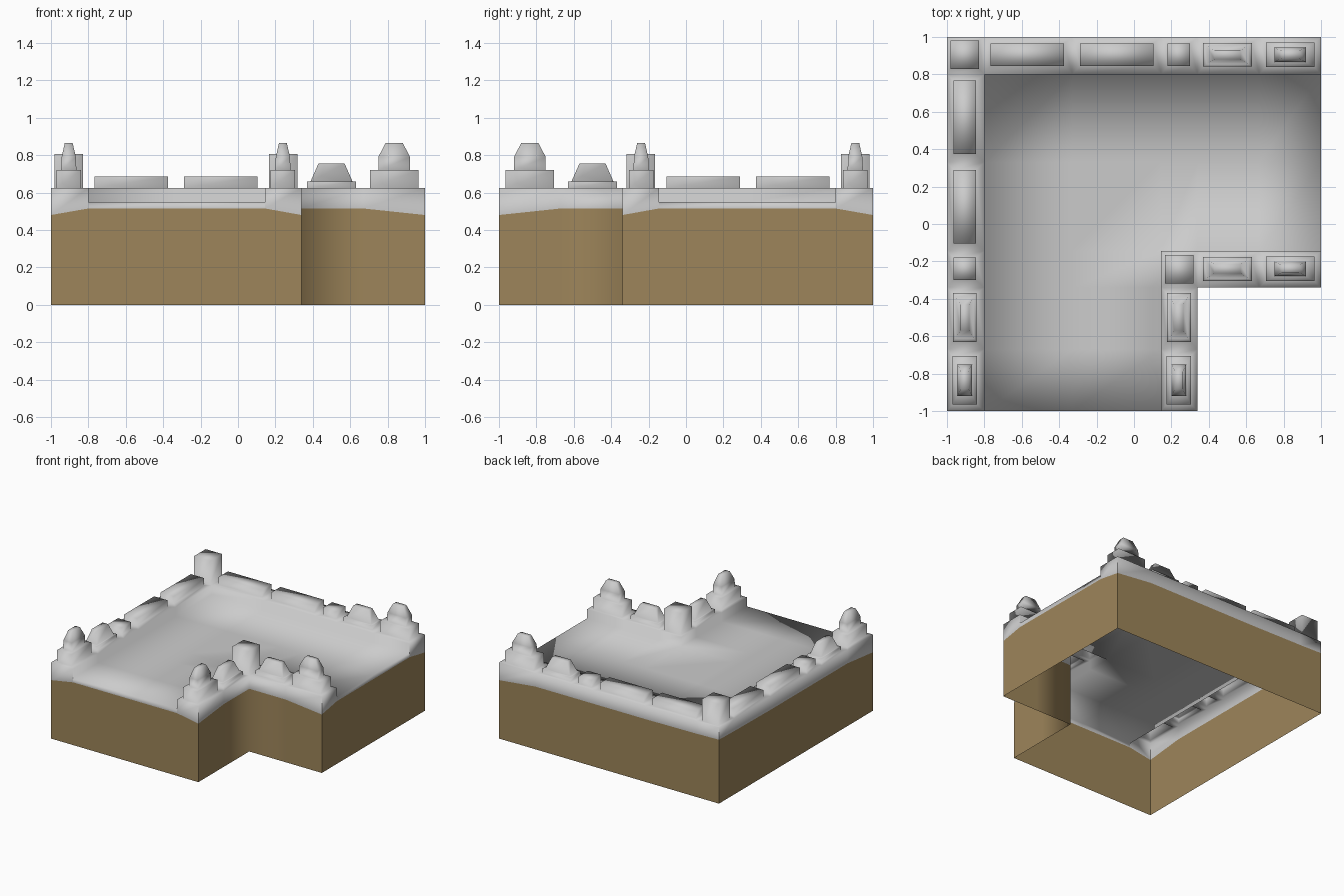
import bpy, bmesh

if "Cube" in bpy.data.objects:
    bpy.data.objects.remove(bpy.data.objects["Cube"])

RIM, FLOOR = 0.625, 0.55
MID = 0.905            # centre line of the outer parapet
INNER = -0.24          # centre line of the notch parapet


def material(name, rgb):
    m = bpy.data.materials.new(name)
    m.diffuse_color = (*rgb, 1)
    m.use_nodes = True
    m.node_tree.nodes["Principled BSDF"].inputs["Base Color"].default_value = m.diffuse_color
    return m


grey = material("pale grey", (0.60, 0.60, 0.60))
brown = material("earth brown", (0.34, 0.235, 0.103))


def flip(p):
    """Mirror a point across the diagonal of the L-shaped plan."""
    return (-p[1], -p[0], p[2])


def face(bm, pts, mirror=False):
    bm.faces.new([bm.verts.new(p) for p in pts])
    if mirror:
        bm.faces.new([bm.verts.new(flip(p)) for p in reversed(pts)])


def rect(cx, cy, hx, hy, z):
    return [(cx - hx, cy - hy, z), (cx + hx, cy - hy, z),
            (cx + hx, cy + hy, z), (cx - hx, cy + hy, z)]


def stack(bm, x0, x1, y0, y1, rings, mirror=True):
    """Parapet cell whose top rises through a stack of rectangular rings."""
    prev = [(x0, y0, RIM), (x1, y0, RIM), (x1, y1, RIM), (x0, y1, RIM)]
    for r in rings:
        for i in range(4):
            j = (i + 1) % 4
            face(bm, [prev[i], prev[j], r[j], r[i]], mirror)
        prev = r
    face(bm, prev, mirror)


def block(cx, cy, hx, hy, z):
    return [rect(cx, cy, hx, hy, RIM), rect(cx, cy, hx, hy, z)]


def mound(cx, cy):
    return [rect(cx, cy, 0.13, 0.064, RIM), rect(cx, cy, 0.13, 0.064, 0.66),
            rect(cx, cy, 0.112, 0.05, 0.66), rect(cx, cy, 0.07, 0.024, 0.755)]


def turret(cx, cy):
    return [rect(cx, cy, 0.13, 0.066, RIM), rect(cx, cy, 0.13, 0.066, 0.72),
            rect(cx, cy, 0.085, 0.041, 0.72), rect(cx, cy, 0.085, 0.038, 0.79),
            rect(cx, cy, 0.046, 0.021, 0.865)]


def finish(bm, name, mat):
    bmesh.ops.remove_doubles(bm, verts=bm.verts, dist=1e-4)
    for f in bm.faces:
        f.smooth = True
    # keep the outward vertical corners of the block crisp
    corners = [(-1, -1), (-1, 1), (1, 1), (0.34, -1), (1, -0.34)]
    for e in bm.edges:
        a, b = e.verts
        if (a.co.xy - b.co.xy).length < 1e-4 and any(
                abs(a.co.x - x) + abs(a.co.y - y) < 1e-3 for x, y in corners):
            e.smooth = False
    me = bpy.data.meshes.new(name)
    bm.to_mesh(me)
    bm.free()
    me.materials.append(mat)
    ob = bpy.data.objects.new(name, me)
    bpy.context.collection.objects.link(ob)
    return ob


# Half of the outline: x, y, height where earth meets stone
half = [(-1, 1, .525), (-.8, 1, .52), (-.33, 1, .515), (.145, 1, .515),
        (.34, 1, .515), (.67, 1, .515), (1, 1, .48), (1, .8, .515),
        (1, .33, .515), (1, -.145, .515), (1, -.34, .48), (.67, -.34, .515),
        (.34, -.34, .515)]

# Earth sides, open underneath
bm = bmesh.new()
for a, b in zip(half, half[1:]):
    face(bm, [(*b[:2], 0), (*a[:2], 0), a, b], True)
finish(bm, "earth_walls", brown)

# Stone band around the outside, low where the floor runs out to the edge
bm = bmesh.new()
for a, b in zip(half, half[1:]):
    opening = a[0] == 1 and b[0] == 1 and a[1] <= .8 and b[1] >= -.145
    top = FLOOR if opening else RIM
    face(bm, [b, a, (*a[:2], top), (*b[:2], top)], True)

# Outer parapet with slabs, mounds and turrets
stack(bm, -1, -.8, .8, 1, block(-MID, MID, .075, .075, .805), False)
stack(bm, -.8, -.33, .8, 1, block(-.57, MID, .197, .06, .685))
stack(bm, -.33, .145, .8, 1, block(-.093, MID, .197, .06, .685))
stack(bm, .145, .34, .8, 1, block(.24, MID, .06, .06, .685))
stack(bm, .34, .67, .8, 1, mound(.5, MID))
stack(bm, .67, 1, .8, 1, turret(.835, MID))

# Notch parapet
stack(bm, .145, .34, -.34, -.145, block(.242, -.242, .075, .075, .805), False)
stack(bm, .34, .67, -.34, -.145, mound(.5, INNER))
stack(bm, .67, 1, -.34, -.145, turret(.835, INNER))

# Sunken floor
xs = [-.8, -.33, .145, .34, .67, 1]
ys = [-x for x in reversed(xs)]
for x0, x1 in zip(xs, xs[1:]):
    for y0, y1 in zip(ys, ys[1:]):
        if x1 <= .145 or y0 >= -.145:
            face(bm, [(x0, y0, FLOOR), (x1, y0, FLOOR),
                      (x1, y1, FLOOR), (x0, y1, FLOOR)])

# Steps from floor to parapet, and the parapet ends
for x0, x1 in zip(xs, xs[1:]):
    face(bm, [(x0, .8, FLOOR), (x1, .8, FLOOR), (x1, .8, RIM), (x0, .8, RIM)], True)
    if x0 >= .145:
        face(bm, [(x1, -.145, FLOOR), (x0, -.145, FLOOR),
                  (x0, -.145, RIM), (x1, -.145, RIM)], True)
finish(bm, "stone_floor_and_parapet", grey)
